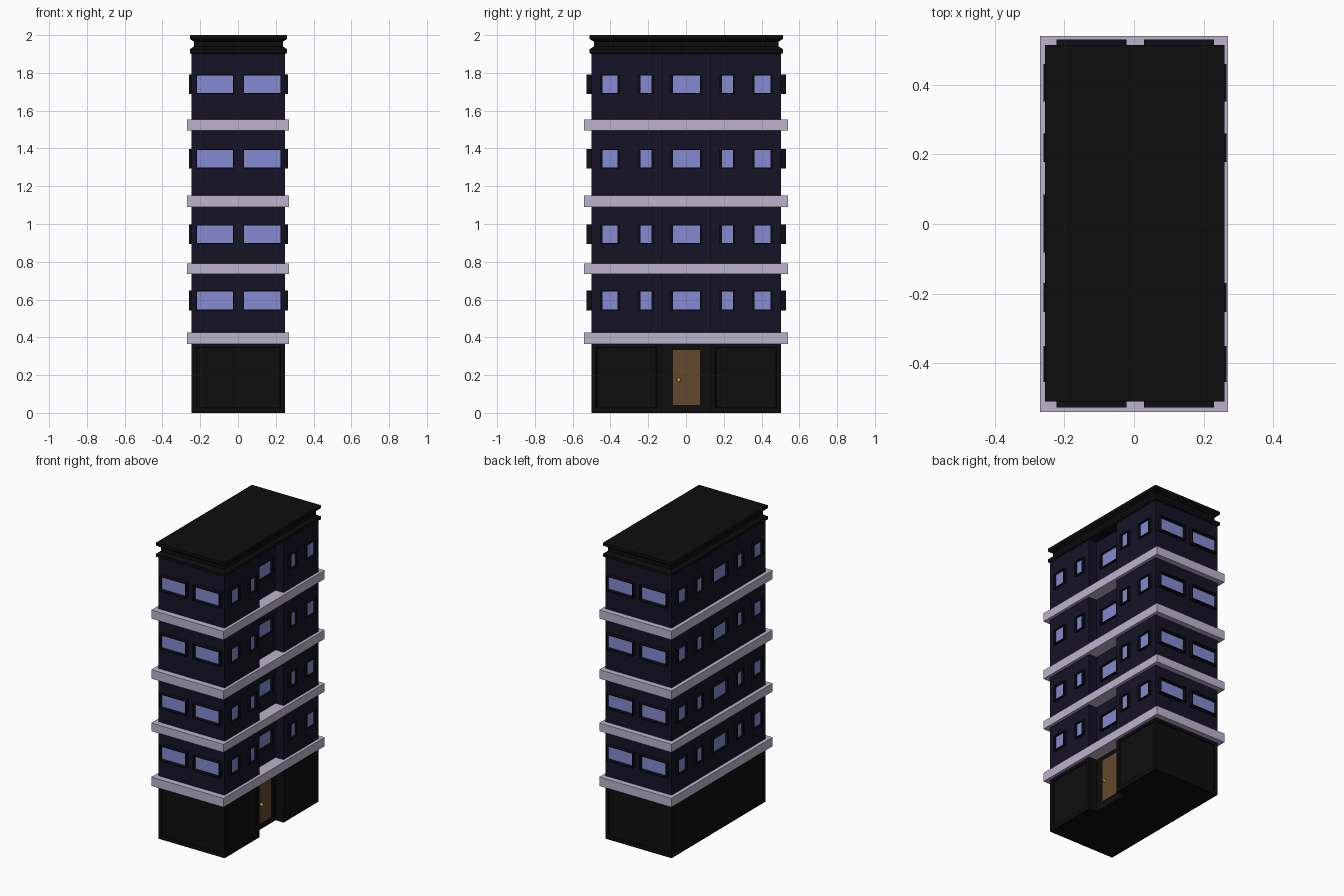
import bpy, bmesh
from mathutils import Vector

if "Cube" in bpy.data.objects:
    bpy.data.objects.remove(bpy.data.objects["Cube"])


def material(name, rgb):
    m = bpy.data.materials.new(name)
    lin = [(c / 255 / 12.92) if c < 11 else ((c / 255 + 0.055) / 1.055) ** 2.4 for c in rgb]
    m.diffuse_color = (*lin, 1)
    m.use_nodes = True
    m.node_tree.nodes["Principled BSDF"].inputs["Base Color"].default_value = m.diffuse_color
    return m


BLACK = material("black", (13, 13, 13))
NAVY = material("navy", (22, 18, 37))
TRIM = material("dark_trim", (14, 13, 22))
LILAC = material("lilac", (188, 180, 205))
GLASS = material("glass", (133, 138, 210))
WOOD = material("wood", (100, 73, 44))
BRASS = material("brass", (225, 180, 20))

X0, X1, Y0, Y1 = -0.245, 0.25, -0.5, 0.503
RX, RY = 0.19, 0.13          # entrance recess: back plane and half width


def finish(name, bm, mat):
    bmesh.ops.recalc_face_normals(bm, faces=bm.faces)
    me = bpy.data.meshes.new(name)
    bm.to_mesh(me)
    bm.free()
    me.materials.append(mat)
    ob = bpy.data.objects.new(name, me)
    bpy.context.collection.objects.link(ob)
    return ob


def add_box(bm, lo, hi):
    r = bmesh.ops.create_cube(bm, size=1)
    lo, hi = Vector(lo), Vector(hi)
    bmesh.ops.scale(bm, vec=hi - lo, verts=r["verts"])
    bmesh.ops.translate(bm, vec=(lo + hi) / 2, verts=r["verts"])


def loft(bm, rings):
    """Bridge closed rings of points and cap both ends."""
    rows = [[bm.verts.new(p) for p in ring] for ring in rings]
    n = len(rows[0])
    for a, b in zip(rows, rows[1:]):
        for i in range(n):
            bm.faces.new((a[i], a[(i + 1) % n], b[(i + 1) % n], b[i]))
    bm.faces.new(rows[0][::-1])
    bm.faces.new(rows[-1])


# Walls share one floor plan with an entrance recess on the right side
PLAN = [(X0, Y0), (X1, Y0), (X1, -RY), (RX, -RY), (RX, RY), (X1, RY), (X1, Y1), (X0, Y1)]


def storey(name, z0, z1, mat, panels=False):
    bm = bmesh.new()
    loft(bm, [[(x, y, z) for x, y in PLAN] for z in (z0, z1)])
    bmesh.ops.recalc_face_normals(bm, faces=bm.faces)
    if panels:
        big = [f for f in bm.faces if abs(f.normal.z) < 0.5 and f.calc_area() > 0.12]
        bmesh.ops.inset_individual(bm, faces=big, thickness=0.035, depth=0)
        bmesh.ops.inset_individual(bm, faces=big, thickness=0.004, depth=-0.006)
    return finish(name, bm, mat)


storey("ground_floor", 0, 0.37, BLACK, panels=True)
storey("upper_walls", 0.37, 1.9, NAVY)

# Balcony-like ledges between the floors
bm = bmesh.new()
for z0, z1 in ((0.365, 0.425), (0.735, 0.79), (1.09, 1.15), (1.495, 1.553)):
    add_box(bm, (-0.27, -0.54, z0), (0.27, 0.54, z1))
finish("ledges", bm, LILAC)

# Roof cornice with a waisted profile (height, outset)
bm = bmesh.new()
profile = [(1.9, 0), (1.905, 0.01), (1.925, 0.01), (1.94, -0.012),
           (1.965, -0.012), (1.98, 0.01), (2.0, 0.01)]
loft(bm, [[(X0 - o, Y0 - o, z), (X1 + o, Y0 - o, z), (X1 + o, Y1 + o, z), (X0 - o, Y1 + o, z)]
          for z, o in profile])
finish("roof_cornice", bm, BLACK)

# Windows: a thin pane on the wall inside a projecting frame
panes, frames = bmesh.new(), bmesh.new()


def wall_box(bm, axis, wall, sign, d, a, b, z0, z1):
    w0, w1 = sorted((wall - 0.004 * sign, wall + d * sign))
    if axis == "x":
        add_box(bm, (w0, a, z0), (w1, b, z1))
    else:
        add_box(bm, (a, w0, z0), (b, w1, z1))


def window(axis, wall, sign, depth, a, b, z0, z1, jamb):
    t = 0.005
    wall_box(panes, axis, wall, sign, 0.002, a, b, z0, z1)
    for p, q in ((a - jamb, a), (b, b + jamb)):
        wall_box(frames, axis, wall, sign, depth, p, q, z0 - t, z1 + t)
    for p, q in ((z0 - t, z0), (z1, z1 + t)):
        wall_box(frames, axis, wall, sign, depth, a, b, p, q)


END_SPANS = ((-0.218, -0.026), (0.033, 0.224))
SIDE_SPANS = ((-0.442, -0.362), (-0.24, -0.182), (-0.07, 0.073), (0.19, 0.248), (0.363, 0.447))
for z0, z1 in ((0.548, 0.642), (0.9, 0.993), (1.3, 1.393), (1.694, 1.787)):
    for a, b in END_SPANS:
        window("y", Y0, -1, 0.027, a, b, z0, z1, 0.005)
        window("y", Y1, 1, 0.027, a, b, z0, z1, 0.005)
    for a, b in SIDE_SPANS:
        window("x", X0, -1, 0.015, a, b, z0, z1, 0.012)
        window("x", RX if abs(a) < 0.1 else X1, 1, 0.015, a, b, z0, z1, 0.012)
finish("window_panes", panes, GLASS)
finish("window_frames", frames, TRIM)

# Entrance door and its knob
bm = bmesh.new()
add_box(bm, (RX - 0.01, -0.07, 0.042), (RX + 0.006, 0.075, 0.333))
finish("door", bm, WOOD)

bm = bmesh.new()
bmesh.ops.create_uvsphere(bm, u_segments=12, v_segments=8, radius=0.011)
bmesh.ops.translate(bm, vec=(RX + 0.014, -0.038, 0.174), verts=bm.verts)
finish("door_knob", bm, BRASS)
